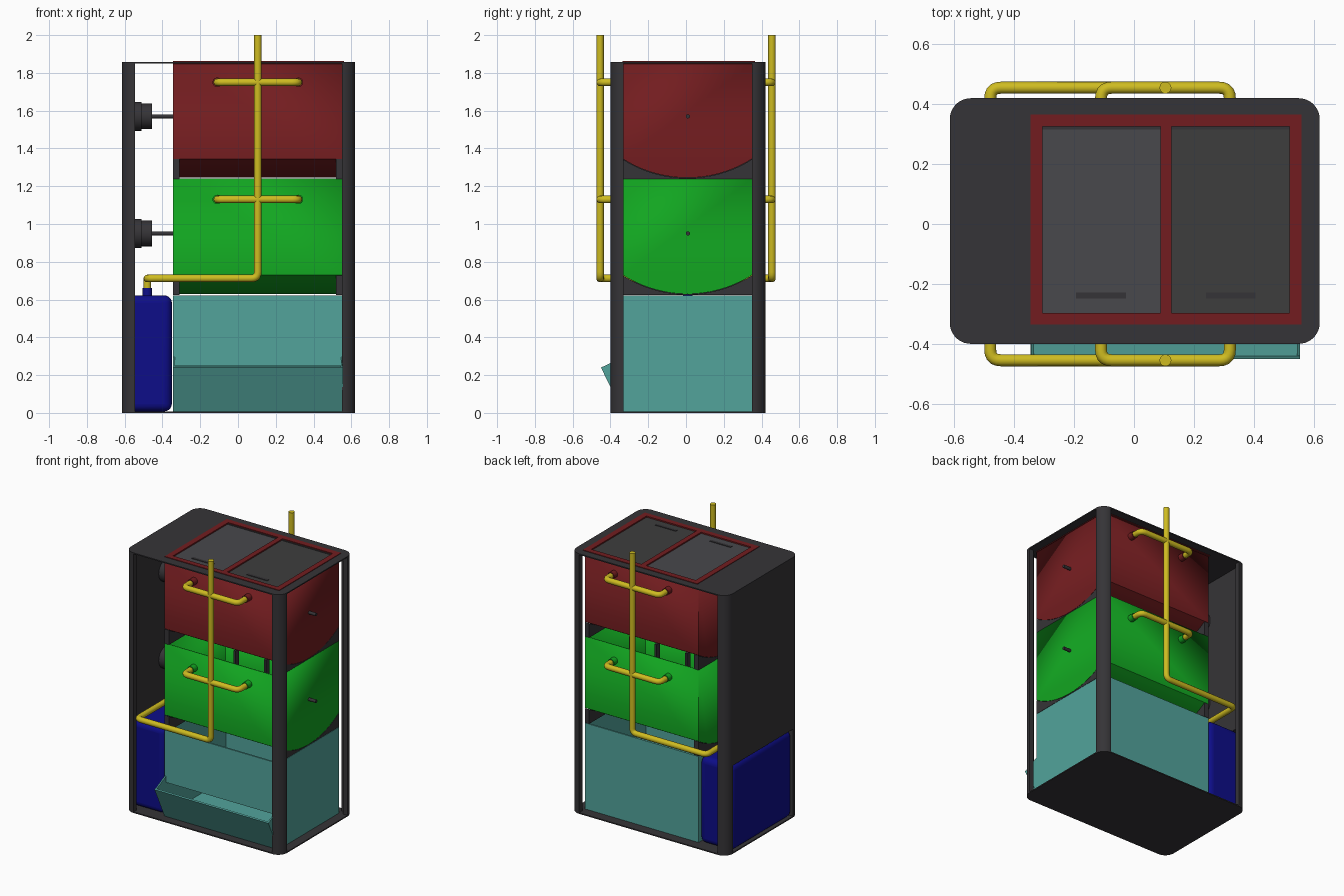
import bpy, bmesh, math
from mathutils import Vector, Matrix

if "Cube" in bpy.data.objects:
    bpy.data.objects.remove(bpy.data.objects["Cube"])


def mat(name, r, g, b):
    m = bpy.data.materials.new(name)
    m.diffuse_color = (r, g, b, 1)
    m.use_nodes = True
    m.node_tree.nodes["Principled BSDF"].inputs["Base Color"].default_value = m.diffuse_color
    return m


DARK = mat("charcoal", .036, .034, .038)
LID1 = mat("lid_grey", .065, .065, .072)
LID2 = mat("lid_dark_grey", .047, .047, .047)
RED = mat("dark_red", .17, .012, .014)
GREEN = mat("green", .006, .38, .015)
TEAL = mat("teal", .085, .37, .33)
BLUE = mat("blue", .004, .004, .25)
YELLOW = mat("yellow", .62, .50, .015)

X0, X1, Y0, Y1 = -.345, .555, -.335, .35      # tub footprint
CY = .01                                      # centre line of the cabinet


def add(name, mesh, m, smooth=False):
    ob = bpy.data.objects.new(name, mesh)
    bpy.context.collection.objects.link(ob)
    mesh.materials.clear()
    mesh.materials.append(m)
    if smooth:
        bpy.ops.object.select_all(action='DESELECT')
        ob.select_set(True)
        bpy.context.view_layer.objects.active = ob
        bpy.ops.object.shade_smooth_by_angle(angle=math.radians(35))
    return ob


def from_bm(name, bm, m, smooth=False):
    bmesh.ops.recalc_face_normals(bm, faces=bm.faces)
    me = bpy.data.meshes.new(name)
    bm.to_mesh(me)
    bm.free()
    return add(name, me, m, smooth)


def boxes(name, extents, m, smooth=False):
    bm = bmesh.new()
    for a, b, c, d, e, f in extents:
        M = Matrix.Translation(((a + b) / 2, (c + d) / 2, (e + f) / 2)) @ Matrix.Diagonal((b - a, d - c, f - e, 1))
        bmesh.ops.create_cube(bm, size=1, matrix=M)
    return from_bm(name, bm, m, smooth)


def rod(name, a, b, r, m):
    a, b = Vector(a), Vector(b)
    bm = bmesh.new()
    M = Matrix.Translation((a + b) / 2) @ (b - a).to_track_quat('Z', 'Y').to_matrix().to_4x4()
    bmesh.ops.create_cone(bm, cap_ends=True, segments=24, radius1=r, radius2=r, depth=(b - a).length, matrix=M)
    return from_bm(name, bm, m, True)


def curve_mesh(name, cu, m):
    tmp = bpy.data.objects.new("tmp", cu)
    bpy.context.collection.objects.link(tmp)
    dg = bpy.context.evaluated_depsgraph_get()
    me = bpy.data.meshes.new_from_object(tmp.evaluated_get(dg))
    bpy.data.objects.remove(tmp)
    me.name = name
    return add(name, me, m, True)


def spline(cu, pts, closed):
    s = cu.splines.new('POLY')
    s.points.add(len(pts) - 1)
    for p, co in zip(s.points, pts):
        p.co = (*co, 1)
    s.use_cyclic_u = closed


def plate(name, loops, z0, z1, m):
    # flat sheet: first loop is the outline, the others are holes
    cu = bpy.data.curves.new(name, 'CURVE')
    cu.dimensions, cu.fill_mode, cu.extrude = '2D', 'BOTH', (z1 - z0) / 2
    for lp in loops:
        spline(cu, [(x, y, 0) for x, y in lp], True)
    ob = curve_mesh(name, cu, m)
    ob.location.z = (z0 + z1) / 2
    return ob


def pipe(name, pts, m, r=.02, bend=.035):
    # swept tube with rounded corners
    P = [Vector(p) for p in pts]
    out = [P[0]]
    for a, b, c in zip(P, P[1:], P[2:]):
        s, e = b + (a - b).normalized() * bend, b + (c - b).normalized() * bend
        out += [s.lerp(b, t / 5).lerp(b.lerp(e, t / 5), t / 5) for t in range(6)]
    out.append(P[-1])
    cu = bpy.data.curves.new(name, 'CURVE')
    cu.dimensions, cu.bevel_depth, cu.bevel_resolution, cu.use_fill_caps = '3D', r, 4, True
    spline(cu, [tuple(p) for p in out], False)
    return curve_mesh(name, cu, m)


def prism(name, yz, x0, x1, m):
    bm = bmesh.new()
    f = bm.faces.new([bm.verts.new((x0, y, z)) for y, z in yz])
    r = bmesh.ops.extrude_face_region(bm, geom=[f])
    bmesh.ops.translate(bm, verts=[v for v in r['geom'] if isinstance(v, bmesh.types.BMVert)], vec=(x1 - x0, 0, 0))
    return from_bm(name, bm, m)


def rect(a, b, c, d):
    return [(a, c), (b, c), (b, d), (a, d)]


def arc(cx, cy, r, a0, a1, n=10):
    return [(cx + r * math.cos(math.radians(a0 + (a1 - a0) * i / n)),
             cy + r * math.sin(math.radians(a0 + (a1 - a0) * i / n))) for i in range(n + 1)]


# cabinet: base, top, curved corner posts and left panel
corners = [(.55, .35, 0), (-.545, .35, 90), (-.545, -.33, 180), (.55, -.33, 270)]
outline = [p for x, y, a in corners for p in arc(x, y, .07, a, a + 90)]
plate("base_plate", [outline], 0, .008, DARK)
plate("top_plate", [outline, rect(X0, .56, Y0, .365)], 1.85, 1.858, DARK)
for i, (x, y, a) in enumerate(corners):
    plate(f"corner_post_{i + 1}", [arc(x, y, .07, a, a + 90) + arc(x, y, .035, a + 90, a)], .004, 1.854, DARK)
boxes("left_panel", [(-.615, -.58, -.33, .35, .63, 1.855)], DARK)

# top rim, lids and handles
holes = [rect(-.305, .088, -.297, .325), rect(.125, .52, -.297, .325)]
plate("top_rim", [rect(X0, .56, Y0, .365)] + holes, 1.846, 1.862, RED)
for name, a, b, h0, h1, m in (("left_lid", -.305, .088, -.193, -.027, LID1), ("right_lid", .125, .52, .24, .405, LID2)):
    boxes(name, [(a, b, -.297, .325, 1.842, 1.853)], m)
    boxes(name + "_handle", [(h0, h1, -.248, -.228, 1.85, 1.857)], DARK)
    boxes(name + "_hinge_strip", [(a, b, .315, .325, 1.85, 1.856)], DARK)


# round-bottomed tubs with cradles, shafts, motors and ports
def belly(zb):
    n, hw = 20, (Y1 - Y0) / 2
    R = (hw * hw + .01) / .2
    ys = [Y0 + (Y1 - Y0) * i / n for i in range(n + 1)]
    return [(y, zb + R - math.sqrt(R * R - (y - (Y0 + Y1) / 2) ** 2)) for y in ys]


def tub(name, zb, zt, zs, zp, m):
    low = belly(zb)
    prof = [(Y0, zt)] + low + [(Y1, zt)]
    bm = bmesh.new()
    A, B = [[bm.verts.new((x, y, z)) for y, z in prof] for x in (X0, X1)]
    bm.faces.new(A)
    bm.faces.new(B)
    for i in range(len(prof) - 1):
        bm.faces.new((A[i], A[i + 1], B[i + 1], B[i]))
    ob = from_bm(name + "_tub", bm, m, True)
    s = ob.modifiers.new("wall", 'SOLIDIFY')
    s.thickness, s.offset = .012, -1
    for side, a in (("left", X0), ("right", X1 - .035)):
        prism(f"{name}_{side}_cradle", [(Y1, zb - .006), (Y0, zb - .006)] + [(y, z - .002) for y, z in low],
              a, a + .035, DARK)
    rod(name + "_shaft", (-.46, CY, zs), (.612, CY, zs), .011, DARK)
    rod(name + "_motor_flange", (-.58, CY, zs), (-.51, CY, zs), .077, DARK)
    rod(name + "_motor", (-.51, CY, zs), (-.455, CY, zs), .068, DARK)
    boxes(name + "_paddles", [(x - .008, x + .008, CY - .02, CY + .02, zs - .25, zs + .2)
                              for x in (-.22, -.02, .22, .42)], DARK)
    for side, y, wall in (("front", -.455, Y0), ("back", .455, Y1)):
        pipe(f"{name}_{side}_manifold", [(-.11, wall, zp), (-.11, y, zp), (.32, y, zp), (.32, wall, zp)], YELLOW)
        for i, x in enumerate((-.11, .32)):
            rod(f"{name}_{side}_port_{i + 1}", (x, wall, zp), (x, wall * .8 + y * .2 + math.copysign(.02, y), zp), .025, m)


tub("upper", 1.245, 1.848, 1.57, 1.75, RED)
tub("lower", .63, 1.24, .95, 1.13, GREEN)
prism("chamber_divider", [(.34, 1.845), (Y0 + .01, 1.845)] + [(y * .97, z + .01) for y, z in belly(1.245)], .09, .122, RED)

# main pipe loop joining both risers to the tank
pipe("pipe_loop", [(.105, -.455, 2), (.105, -.455, .712), (-.48, -.455, .712), (-.48, .455, .712),
                   (.105, .455, .712), (.105, .455, 2)], YELLOW)
rod("tank_drop_pipe", (-.48, CY, .712), (-.48, CY, .65), .02, YELLOW)
rod("tank_neck", (-.48, CY, .6), (-.48, CY, .66), .025, BLUE)

# liquid tank
tank = boxes("liquid_tank", [(-.61, -.35, -.33, .35, .008, .622)], BLUE, True)
bev = tank.modifiers.new("round", 'BEVEL')
bev.width, bev.segments = .04, 5

# compost bin with tilted front hatch
w = .012
boxes("compost_bin", [(X0, X1, Y1 - w, Y1, .008, .622), (X0, X0 + w, Y0, Y1, .008, .622),
                      (X1 - w, X1, Y0, Y1, .008, .622), (X0, X1, Y0, Y0 + w, .25, .622),
                      (X0, X1, Y0, Y1, .006, .02)], TEAL)
prism("hatch_front", [(-.335, .003), (-.45, .24), (-.44, .245), (-.325, .01)], X0, X1, TEAL)
for side, a in (("left", X0), ("right", X1 - w)):
    prism(f"hatch_{side}_cheek", [(-.335, .008), (-.448, .24), (-.335, .295)], a + .001, a + w - .001, TEAL)
